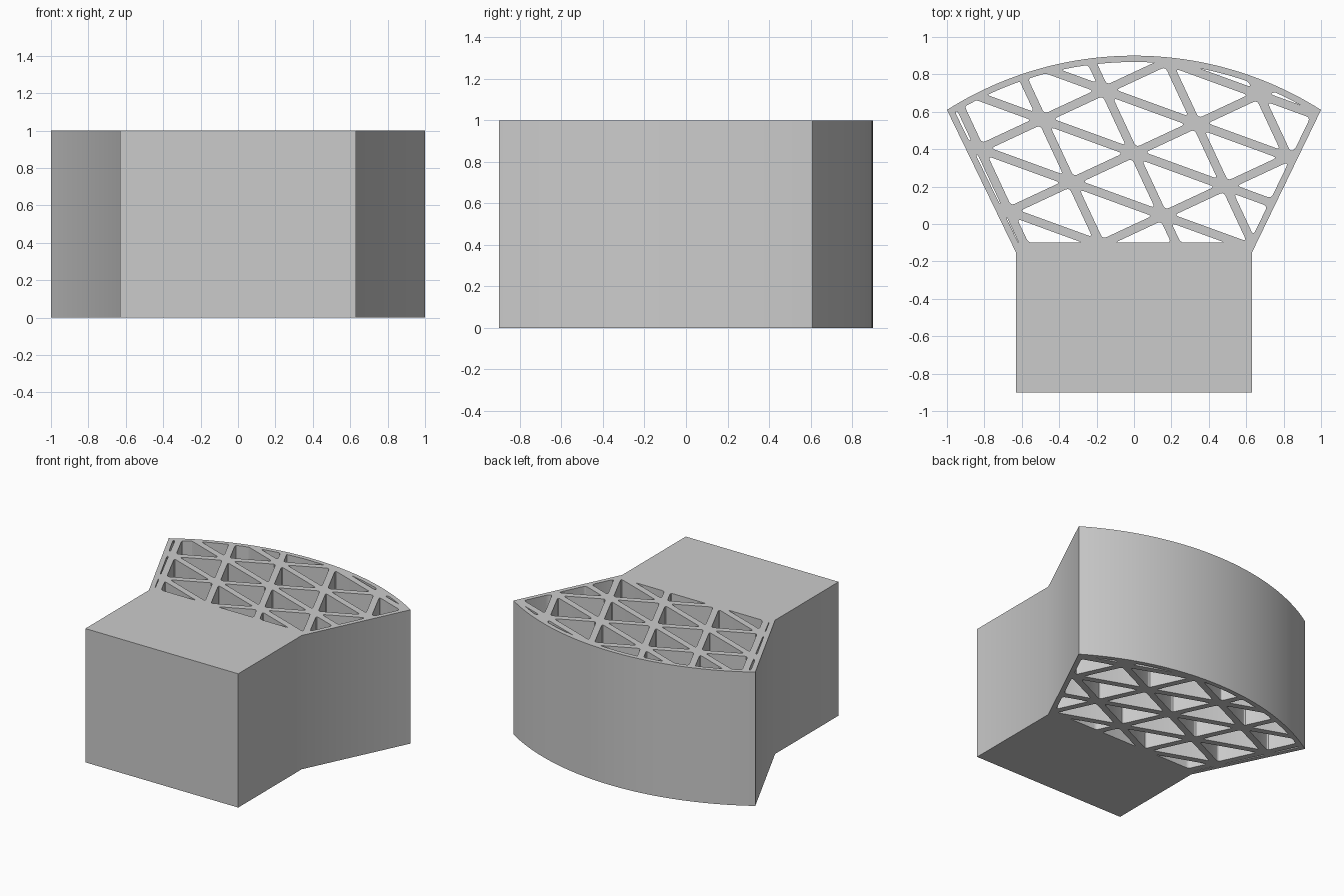
import bpy, bmesh
from math import sin, cos, asin, radians
from mathutils import Vector as V

if "Cube" in bpy.data.objects:
    bpy.data.objects.remove(bpy.data.objects["Cube"])

# Main dimensions
HEIGHT = 1.0
HALF_BASE, Y_FRONT, Y_KINK, Y_TIP, Y_TOP = 0.632, -0.9, -0.15, 0.61, 0.9
FLOOR = -0.1                    # front edge of the lattice
WALL, RIB = 0.034, 0.046        # skin and rib thickness
CELL, TILT = 0.369, radians(25) # lattice pitch and rotation
ORIGIN = V((0.0, 0.38))         # one lattice node

# Curved back: circle through both tips and the crown
sag = Y_TOP - Y_TIP
RADIUS = (1 + sag * sag) / (2 * sag)
CY = Y_TOP - RADIUS
SWEEP = asin(1 / RADIUS)
N = 48
angles = [SWEEP - 2 * SWEEP * i / N for i in range(N + 1)]

outline = [V((-HALF_BASE, Y_FRONT)), V((HALF_BASE, Y_FRONT)), V((HALF_BASE, Y_KINK))]
outline += [V((RADIUS * sin(t), CY + RADIUS * cos(t))) for t in angles]
outline.append(V((-HALF_BASE, Y_KINK)))


def clip(poly, point, normal):
    """Keep the part of a convex polygon on the side the normal points to."""
    out = []
    for i, b in enumerate(poly):
        a = poly[i - 1]
        da, db = (a - point).dot(normal), (b - point).dot(normal)
        if da * db < 0:
            out.append(a.lerp(b, da / (da - db)))
        if db >= 0:
            out.append(b)
    return out


def area(poly):
    return abs(sum(poly[i - 1].cross(p) for i, p in enumerate(poly))) / 2


def rounded(poly, r=0.022):
    """Soften every sharp corner of a hole."""
    out, n = [], len(poly)
    for i, p in enumerate(poly):
        d0, d1 = poly[i - 1] - p, poly[(i + 1) % n] - p
        if d0.length < 1e-5 or d1.length < 1e-5:
            continue
        if d0.normalized().dot(d1.normalized()) < -0.95:
            out.append(p)
            continue
        a = p + d0.normalized() * min(r, d0.length * 0.4)
        b = p + d1.normalized() * min(r, d1.length * 0.4)
        out += [a.lerp(p, t).lerp(p.lerp(b, t), t) for t in (0, 0.33, 0.67, 1)]
    return out


# Inner limits of the lattice: front edge, two flared sides, curved back
limits = [(V((0, FLOOR)), V((0, 1)))]
for s in (-1, 1):
    side = V((s, Y_TIP)) - V((s * HALF_BASE, Y_KINK))
    inward = V((-s * side.y, s * side.x)).normalized()
    limits.append((V((s, Y_TIP)) + inward * WALL, inward))
for t in angles:
    n = V((-sin(t), -cos(t)))
    limits.append((V((0, CY)) - n * (RADIUS - WALL), n))

# Triangular holes: tilted square grid split along one diagonal
u = V((cos(TILT), sin(TILT))) * CELL
v = V((sin(TILT), -cos(TILT))) * CELL
holes = []
for i in range(-5, 6):
    for j in range(-5, 6):
        p = ORIGIN + u * i + v * j
        for tri in ([p, p + u, p + u + v], [p, p + u + v, p + v]):
            mid = (tri[0] + tri[1] + tri[2]) / 3
            poly = tri
            for k in range(3):
                e = tri[k] - tri[k - 1]
                n = V((-e.y, e.x)).normalized()
                if n.dot(mid - tri[k]) < 0:
                    n = -n
                poly = clip(poly, tri[k] + n * RIB / 2, n)
            for point, normal in limits:
                poly = clip(poly, point, normal)
            if len(poly) > 2 and area(poly) > 0.0003:
                holes.append(rounded(poly))

# Filled profile with holes, extruded to full height
curve = bpy.data.curves.new("lattice_block_profile", 'CURVE')
curve.dimensions = '2D'
curve.fill_mode = 'BOTH'
curve.extrude = HEIGHT / 2
for loop in [outline] + holes:
    spline = curve.splines.new('POLY')
    spline.points.add(len(loop) - 1)
    for pt, co in zip(spline.points, loop):
        pt.co = (co.x, co.y, 0, 1)
    spline.use_cyclic_u = True

block = bpy.data.objects.new("lattice_block", curve)
bpy.context.collection.objects.link(block)
bpy.context.view_layer.objects.active = block
block.select_set(True)
bpy.ops.object.convert(target='MESH')
block = bpy.context.object

# Weld the caps to the walls and stand the part on the ground
bm = bmesh.new()
bm.from_mesh(block.data)
bmesh.ops.remove_doubles(bm, verts=bm.verts, dist=1e-5)
bmesh.ops.translate(bm, verts=bm.verts, vec=(0, 0, HEIGHT / 2))
bmesh.ops.recalc_face_normals(bm, faces=bm.faces)
bm.to_mesh(block.data)
bm.free()
bpy.ops.object.shade_smooth_by_angle(angle=radians(30))
